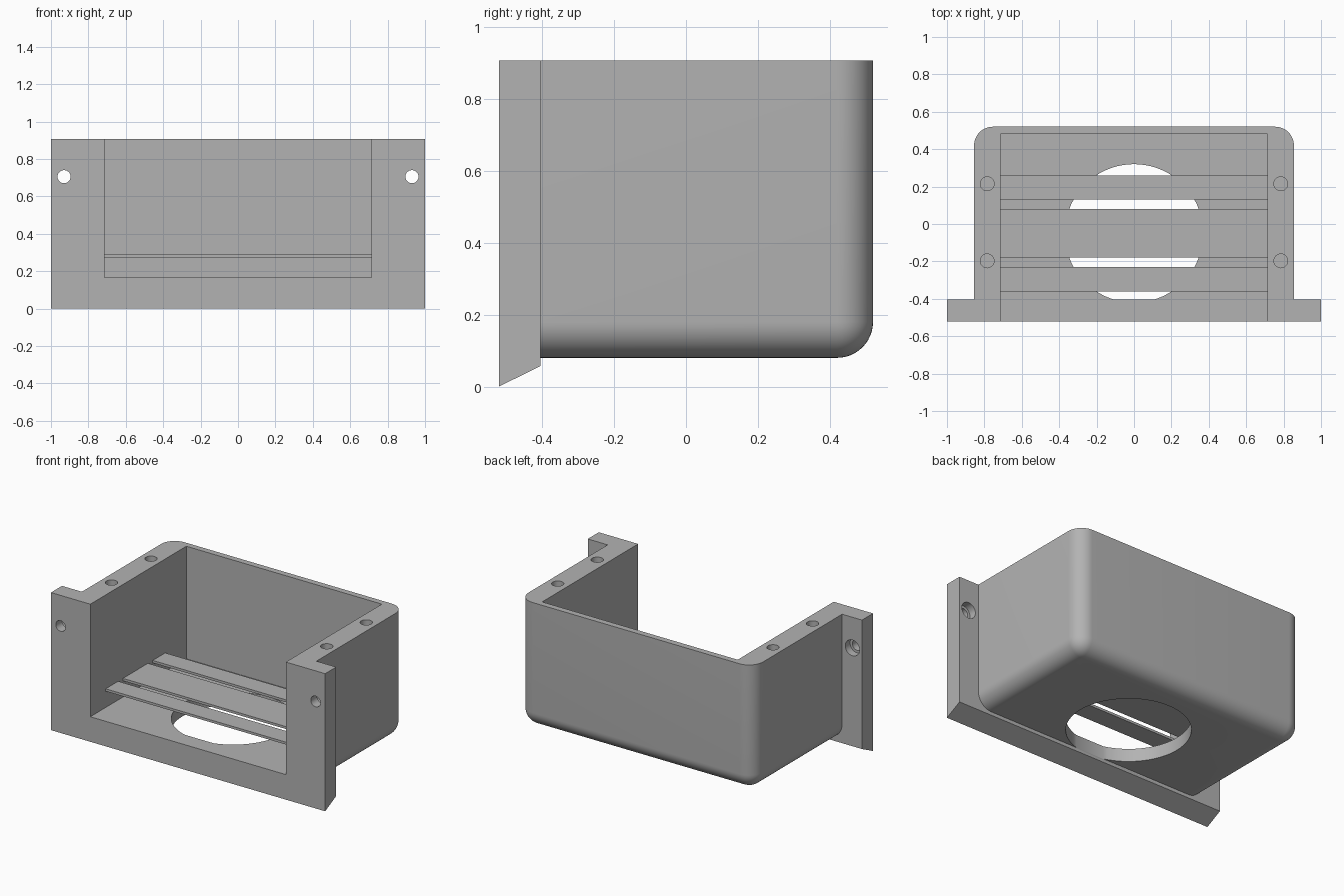
import bpy
import bmesh
import math
from mathutils import Matrix, Vector

if "Cube" in bpy.data.objects:
    bpy.data.objects.remove(bpy.data.objects["Cube"], do_unlink=True)

# Single plain plastic colour
grey = bpy.data.materials.new("grey plastic")
grey.use_nodes = True
grey.diffuse_color = (0.45, 0.45, 0.45, 1)
grey.node_tree.nodes["Principled BSDF"].inputs["Base Color"].default_value = grey.diffuse_color

HEIGHT, FRONT, BACK = 0.907, -0.52, 0.52
FLANGE_BACK = -0.405
INNER = 0.713


def finish(name, bm):
    mesh = bpy.data.meshes.new(name)
    bmesh.ops.recalc_face_normals(bm, faces=bm.faces)
    bm.to_mesh(mesh)
    bm.free()
    mesh.materials.append(grey)
    obj = bpy.data.objects.new(name, mesh)
    bpy.context.collection.objects.link(obj)
    return obj


def box_bm(low, high):
    low, high = Vector(low), Vector(high)
    bm = bmesh.new()
    bmesh.ops.create_cube(bm, size=1, matrix=Matrix.Translation((low + high) / 2)
                          @ Matrix.Diagonal((*(high - low), 1)))
    return bm


def cylinder(name, centre, radius, depth, along_y=False, segments=32):
    bm = bmesh.new()
    turn = Matrix.Rotation(math.pi / 2 if along_y else 0, 4, "X")
    bmesh.ops.create_cone(bm, cap_ends=True, segments=segments, radius1=radius,
                          radius2=radius, depth=depth,
                          matrix=Matrix.Translation(centre) @ turn)
    return finish(name, bm)


def combine(target, other, operation):
    mod = target.modifiers.new(operation.lower(), "BOOLEAN")
    mod.object, mod.operation, mod.solver = other, operation, "EXACT"
    bpy.context.view_layer.objects.active = target
    bpy.ops.object.modifier_apply(modifier=mod.name)
    bpy.data.objects.remove(other, do_unlink=True)


# Rounded body: rear uprights, and the bottom edges except the front one
bm = box_bm((-0.855, -0.46, 0.08), (0.855, BACK, HEIGHT))
edges = []
for e in bm.edges:
    mid = (e.verts[0].co + e.verts[1].co) / 2
    rear_upright = mid.y > 0.5 and abs(mid.x) > 0.8
    bottom = mid.z < 0.1 and mid.y > -0.4
    if rear_upright or bottom:
        edges.append(e)
bmesh.ops.bevel(bm, geom=edges, offset=0.1, segments=12, profile=0.5, affect="EDGES")
housing = finish("housing", bm)

# Round opening in the floor
combine(housing, cylinder("floor_opening", (0, -0.05, 0.15), 0.37, 0.3, segments=72), "DIFFERENCE")

# Front flange with sloped underside
bm = box_bm((-1, FRONT, 0), (1, FLANGE_BACK, HEIGHT))
for v in bm.verts:
    if v.co.z < 0.1 and v.co.y > -0.45:
        v.co.z = 0.057
combine(housing, finish("flange", bm), "UNION")

# Cavity open to the front and top
combine(housing, finish("cavity", box_bm((-INNER, -0.7, 0.165), (INNER, 0.48, 1.1))), "DIFFERENCE")

# Screw holes
for side in (-1, 1):
    for y in (-0.197, 0.215):
        combine(housing, cylinder("rim_hole", (side * 0.785, y, HEIGHT), 0.037, 0.5), "DIFFERENCE")
    combine(housing, cylinder("flange_hole", (side * 0.93, -0.46, 0.705), 0.035, 0.4, True), "DIFFERENCE")
    combine(housing, cylinder("flange_recess", (side * 0.93, FLANGE_BACK, 0.705), 0.052, 0.1, True), "DIFFERENCE")

bpy.ops.object.select_all(action="DESELECT")
housing.select_set(True)
bpy.context.view_layer.objects.active = housing
bpy.ops.object.shade_smooth_by_angle(angle=math.radians(30))

# Slats bridging the cavity above the floor opening
for name, y0, y1 in (("front_slat", -0.36, -0.23), ("middle_slat", -0.18, 0.08), ("rear_slat", 0.13, 0.26)):
    finish(name, box_bm((-INNER, y0, 0.272), (INNER, y1, 0.288)))
